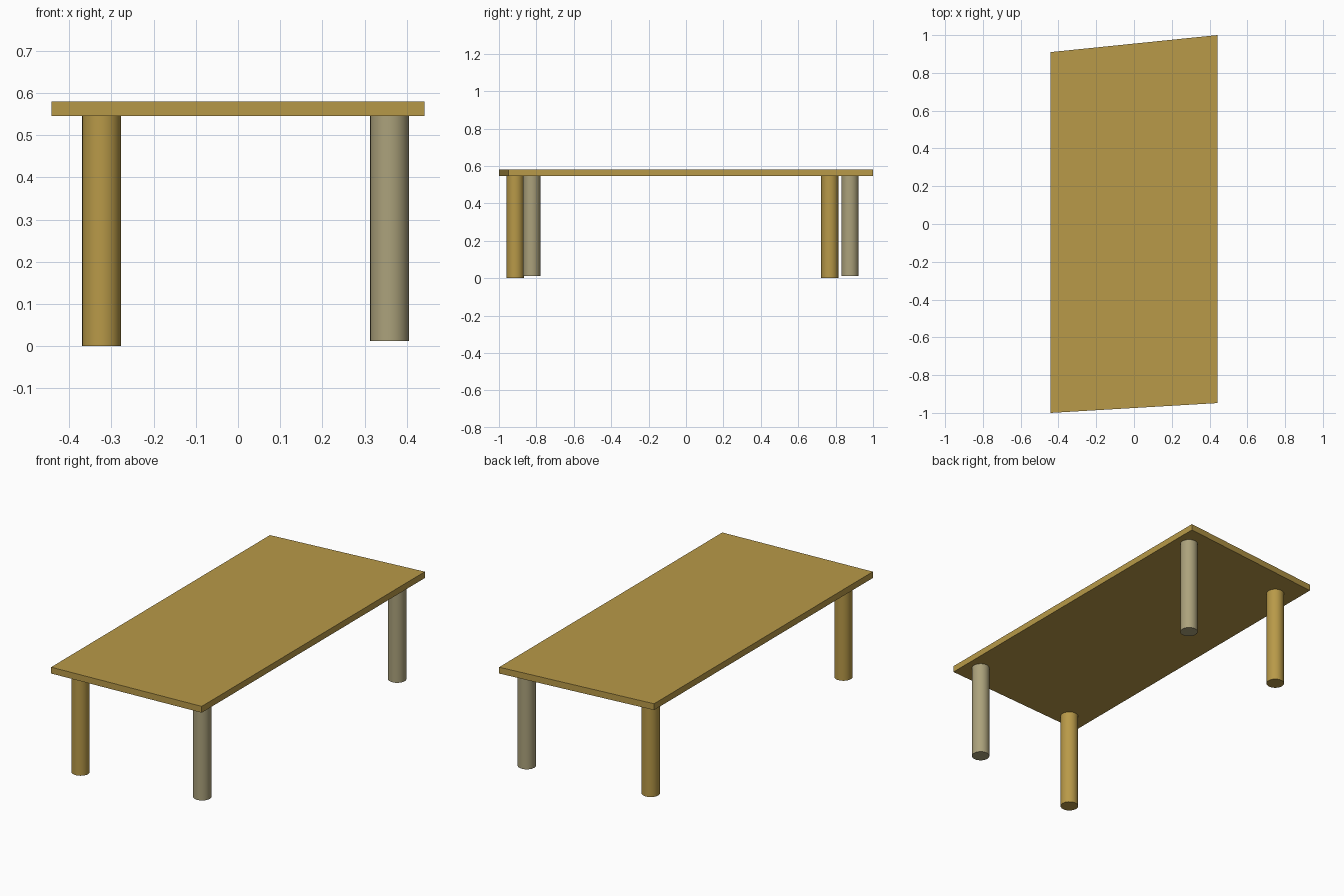
import bpy
import bmesh

if "Cube" in bpy.data.objects:
    bpy.data.objects.remove(bpy.data.objects["Cube"])


def material(name, color):
    mat = bpy.data.materials.new(name)
    mat.diffuse_color = color
    mat.use_nodes = True
    mat.node_tree.nodes["Principled BSDF"].inputs["Base Color"].default_value = mat.diffuse_color
    return mat


wood = material("wood", (0.48, 0.32, 0.065, 1))
pale_wood = material("pale_wood", (0.41, 0.36, 0.20, 1))

TOP_Z, UNDER_Z, LEG_R = 0.58, 0.545, 0.046

# Table top: skewed four-sided board, extruded to thickness
outline = [(-0.442, -1.0), (0.442, -0.948), (0.442, 1.0), (-0.442, 0.91)]
bm = bmesh.new()
base = bm.faces.new([bm.verts.new((x, y, UNDER_Z)) for x, y in outline])
ext = bmesh.ops.extrude_face_region(bm, geom=[base], use_keep_orig=True)
for v in ext["geom"]:
    if isinstance(v, bmesh.types.BMVert):
        v.co.z = TOP_Z
bmesh.ops.recalc_face_normals(bm, faces=bm.faces)
mesh = bpy.data.meshes.new("table_top")
bm.to_mesh(mesh)
bm.free()
mesh.materials.append(wood)
top = bpy.data.objects.new("table_top", mesh)
bpy.context.collection.objects.link(top)


# Round legs: the right pair is paler and slightly shorter
def leg(name, x, y, bottom, mat):
    bpy.ops.mesh.primitive_cylinder_add(
        vertices=32, radius=LEG_R, depth=UNDER_Z - bottom,
        location=(x, y, (UNDER_Z + bottom) / 2))
    obj = bpy.context.object
    obj.name = name
    obj.data.materials.append(mat)
    bpy.ops.object.shade_smooth_by_angle()


for side, x, bottom, mat, y_front, y_back in (
        ("left", -0.323, 0.0, wood, -0.913, 0.769),
        ("right", 0.359, 0.012, pale_wood, -0.825, 0.877)):
    leg(f"front_{side}_leg", x, y_front, bottom, mat)
    leg(f"back_{side}_leg", x, y_back, bottom, mat)
